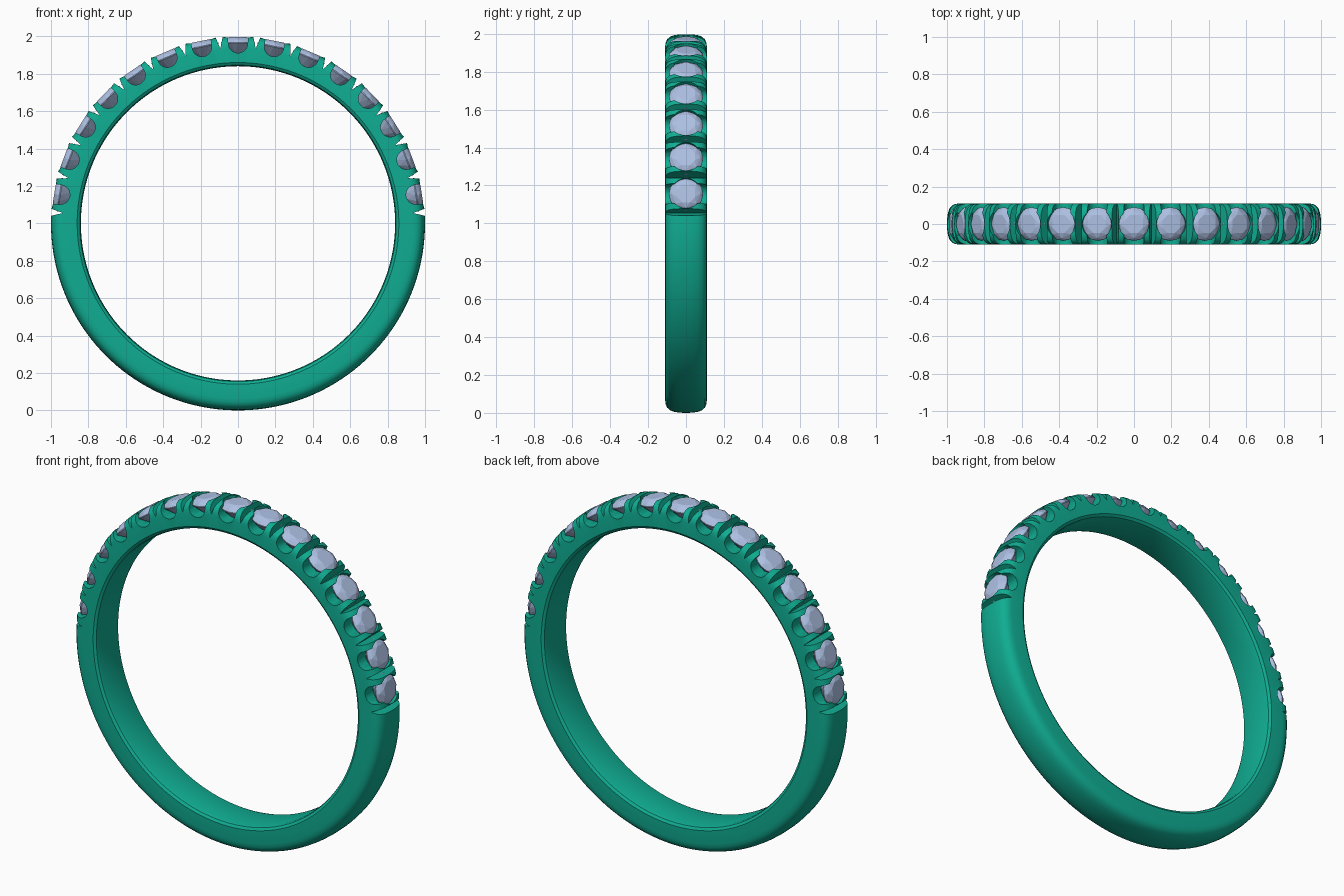
import bpy, bmesh
from math import sin, cos, pi, radians
from mathutils import Matrix, Vector

if "Cube" in bpy.data.objects:
    bpy.data.objects.remove(bpy.data.objects["Cube"])

STEP = radians(11.55)
COUNT = 15


def material(name, color):
    m = bpy.data.materials.new(name)
    m.diffuse_color = (*color, 1)
    m.use_nodes = True
    m.node_tree.nodes["Principled BSDF"].inputs["Base Color"].default_value = m.diffuse_color
    return m


def to_object(bm, name, mat=None):
    bmesh.ops.recalc_face_normals(bm, faces=bm.faces)
    me = bpy.data.meshes.new(name)
    bm.to_mesh(me)
    bm.free()
    ob = bpy.data.objects.new(name, me)
    bpy.context.collection.objects.link(ob)
    if mat:
        me.materials.append(mat)
    return ob


def around(angle):
    # local frame at the ring centre, tilted away from the top
    return Matrix.Translation((0, 0, 1)) @ Matrix.Rotation(angle, 4, 'Y')


def prism(bm, pts, angle):
    # (x, radius) profile extruded across the band width
    m = around(angle)
    f = bm.faces.new([bm.verts.new(m @ Vector((x, -0.2, r))) for x, r in pts])
    ext = bmesh.ops.extrude_face_region(bm, geom=[f], use_keep_orig=True)
    verts = [g for g in ext['geom'] if isinstance(g, bmesh.types.BMVert)]
    bmesh.ops.translate(bm, verts=verts, vec=(0, 0.4, 0))


def cut(target, bm, name):
    cutter = to_object(bm, name)
    cutter.hide_render = True
    mod = target.modifiers.new(name, 'BOOLEAN')
    mod.operation = 'DIFFERENCE'
    mod.solver = 'EXACT'
    mod.object = cutter
    bpy.context.view_layer.objects.active = target
    bpy.ops.object.modifier_apply(modifier=name)
    bpy.data.objects.remove(cutter, do_unlink=True)


metal = material("band_green", (0.005, 0.42, 0.29))
gem = material("stone_blue", (0.42, 0.53, 0.77))

# Band: rounded cross-section revolved around the y axis
half = [(0, 0.84), (0.085, 0.841), (0.1, 0.846), (0.11, 0.86), (0.11, 0.935),
        (0.107, 0.955), (0.1, 0.972), (0.085, 0.986), (0.06, 0.995), (0.03, 0.999), (0, 1.0)]
profile = half + [(-y, r) for y, r in half[-2:0:-1]]
bm = bmesh.new()
SEG = 160
rings = []
for i in range(SEG):
    a = 2 * pi * i / SEG
    rings.append([bm.verts.new((r * sin(a), y, 1 + r * cos(a))) for y, r in profile])
n = len(profile)
for i in range(SEG):
    p, q = rings[i], rings[(i + 1) % SEG]
    for j in range(n):
        k = (j + 1) % n
        bm.faces.new((p[j], q[j], q[k], p[k]))
band = to_object(bm, "band", metal)

angles = [(i - COUNT // 2) * STEP for i in range(COUNT)]

# U-shaped scallops under each stone
bm = bmesh.new()
arc = [(0.052 * cos(t * pi / 16), 0.963 - 0.052 * sin(t * pi / 16)) for t in range(17)]
for a in angles:
    prism(bm, arc + [(-0.055, 1.05), (0.055, 1.05)], a)
cut(band, bm, "scallop_cutter")

# V notches splitting the prongs between stones
bm = bmesh.new()
for i in range(COUNT + 1):
    prism(bm, [(0, 0.938), (0.034, 1.05), (-0.034, 1.05)], (i - COUNT / 2) * STEP)
cut(band, bm, "notch_cutter")

# Round seats for the stones
bm = bmesh.new()
for a in angles:
    for r1, r2, lo, hi in ((0.012, 0.08, 0.887, 0.957), (0.08, 0.08, 0.957, 1.06)):
        if r1 == r2:
            continue
        levels = [(r1, lo), (r2, hi), (0.08, 1.06)]
        loops = [[bm.verts.new(around(a) @ Vector((r * cos(t * pi / 12), r * sin(t * pi / 12), z)))
                  for t in range(24)] for r, z in levels]
        for p, q in zip(loops, loops[1:]):
            for t in range(24):
                u = (t + 1) % 24
                bm.faces.new((p[t], p[u], q[u], q[t]))
        bm.faces.new(loops[0])
        bm.faces.new(loops[-1])
cut(band, bm, "seat_cutter")

bpy.ops.object.select_all(action='DESELECT')
band.select_set(True)
bpy.context.view_layer.objects.active = band
bpy.ops.object.shade_smooth_by_angle(angle=radians(30))

# Faceted brilliant-cut stones
for i, a in enumerate(angles):
    bm = bmesh.new()
    for sides, r, z, off in ((8, 0.052, 0.995, 0.5), (8, 0.076, 0.984, 0), (16, 0.09, 0.967, 0),
                             (16, 0.09, 0.962, 0), (8, 0.042, 0.915, 0.5), (1, 0, 0.885, 0)):
        for t in range(sides):
            ang = 2 * pi * (t + off) / sides
            bm.verts.new((r * cos(ang), r * sin(ang), z))
    bmesh.ops.convex_hull(bm, input=bm.verts)
    bmesh.ops.dissolve_limit(bm, angle_limit=radians(1), verts=bm.verts, edges=bm.edges)
    bm.transform(around(a))
    to_object(bm, f"stone_{i + 1}", gem)
